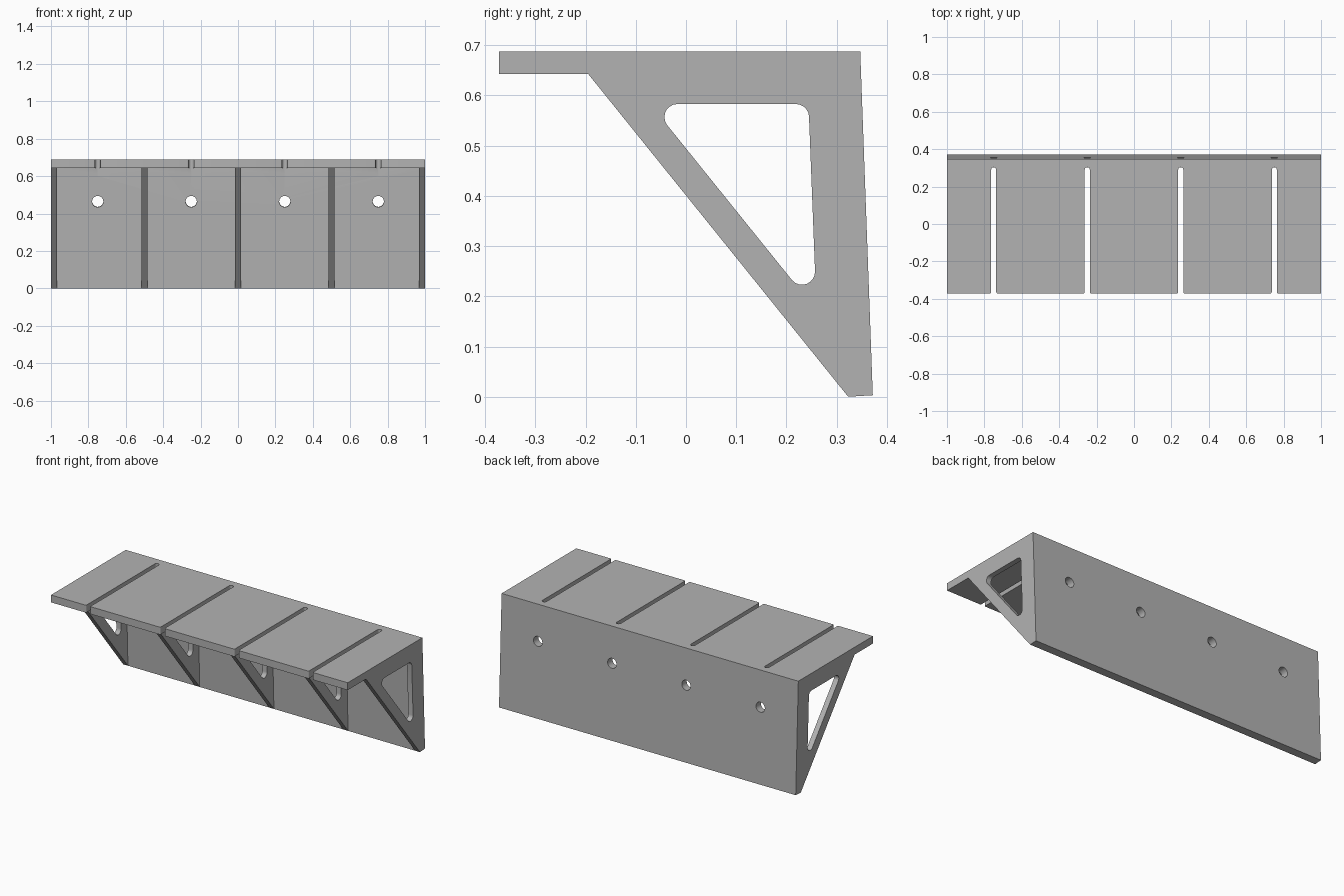
import bpy, bmesh
from math import sin, cos, pi, atan2
from mathutils import Matrix

cube = bpy.data.objects.get("Cube")
if cube:
    bpy.data.objects.remove(cube, do_unlink=True)

grey = bpy.data.materials.new("plain grey")
grey.use_nodes = True
colour = (0.45, 0.45, 0.45, 1)
grey.diffuse_color = colour
grey.node_tree.nodes["Principled BSDF"].inputs["Base Color"].default_value = colour


def arc(cx, cy, r, start, end, steps):
    angles = [start + (end - start) * i / steps for i in range(steps + 1)]
    return [(cx + r * cos(a), cy + r * sin(a)) for a in angles]


def prism(name, outline, to_3d, low, high):
    """Extrude a 2D outline from low to high along the axis set by to_3d."""
    bm = bmesh.new()
    a = [bm.verts.new(to_3d(u, v, low)) for u, v in outline]
    b = [bm.verts.new(to_3d(u, v, high)) for u, v in outline]
    bm.faces.new(a)
    bm.faces.new(b[::-1])
    for i in range(len(a)):
        j = (i + 1) % len(a)
        bm.faces.new((a[i], b[i], b[j], a[j]))
    bmesh.ops.recalc_face_normals(bm, faces=bm.faces)
    mesh = bpy.data.meshes.new(name)
    bm.to_mesh(mesh)
    bm.free()
    mesh.materials.append(grey)
    obj = bpy.data.objects.new(name, mesh)
    bpy.context.collection.objects.link(obj)
    return obj


def cut(obj, cutters):
    """Apply boolean cuts, then remove the cutters."""
    for c in cutters:
        mod = obj.modifiers.new("cut", "BOOLEAN")
        mod.operation, mod.solver, mod.object = "DIFFERENCE", "EXACT", c
        bpy.context.view_layer.objects.active = obj
        bpy.ops.object.modifier_apply(modifier=mod.name)
        bpy.data.objects.remove(c, do_unlink=True)


def along_x(y, z, x):
    return (x, y, z)


def along_z(x, y, z):
    return (x, y, z)


# Shelf and leaning back plate, one angled section
inner_foot, inner_corner = (0.323, 0), (0.302, 0.643)
shell = prism("shelf_and_back_plate",
              [(-0.372, 0.643), inner_corner, inner_foot, (0.372, 0.003),
               (0.347, 0.688), (-0.372, 0.688)], along_x, -1, 1)

# Slots with round ends and eased mouths, and screw holes
bays = [-0.75, -0.25, 0.25, 0.75]
half, ease, front = 0.0135, 0.008, -0.372
lean = atan2(0.025, 0.685)
cutters = []
for x in bays:
    mouth = arc(half + ease, front + ease, ease, -pi / 2, -pi, 4)
    right = [(half + ease, front - 0.02)] + mouth
    outline = [(x + u, v) for u, v in right + arc(0, 0.29, half, 0, pi, 10)]
    outline += [(x - u, v) for u, v in right[::-1]]
    cutters.append(prism("slot_cutter", outline, along_z, 0.6, 0.75))
    hole = prism("hole_cutter", arc(0, 0, 0.03, 0, 2 * pi, 24)[:-1], along_z, -0.1, 0.1)
    hole.data.transform(Matrix.Translation((x, 0.332, 0.465))
                        @ Matrix.Rotation(pi / 2 + lean, 4, "X"))
    cutters.append(hole)
cut(shell, cutters)

# Triangular ribs, each with a rounded window
r, slope = 0.026, atan2(-0.627, -0.779)
window = (arc(0.219, 0.557, r, lean, pi / 2, 5)
          + arc(-0.017, 0.557, r, pi / 2, slope + 2 * pi, 7)
          + arc(0.231, 0.249, r, slope, lean, 8))
width = 0.032
for i, x in enumerate([-1 + width / 2, -0.5, 0, 0.5, 1 - width / 2]):
    rib = prism("rib_%d" % (i + 1), [(-0.195, 0.643), inner_foot, inner_corner],
                along_x, x - width / 2, x + width / 2)
    cut(rib, [prism("window_cutter", window, along_x, x - 0.1, x + 0.1)])

# Smooth the rounded cuts, keep every corner sharp
for obj in bpy.context.scene.objects:
    obj.select_set(obj.type == "MESH")
bpy.ops.object.shade_smooth_by_angle(angle=0.5)
